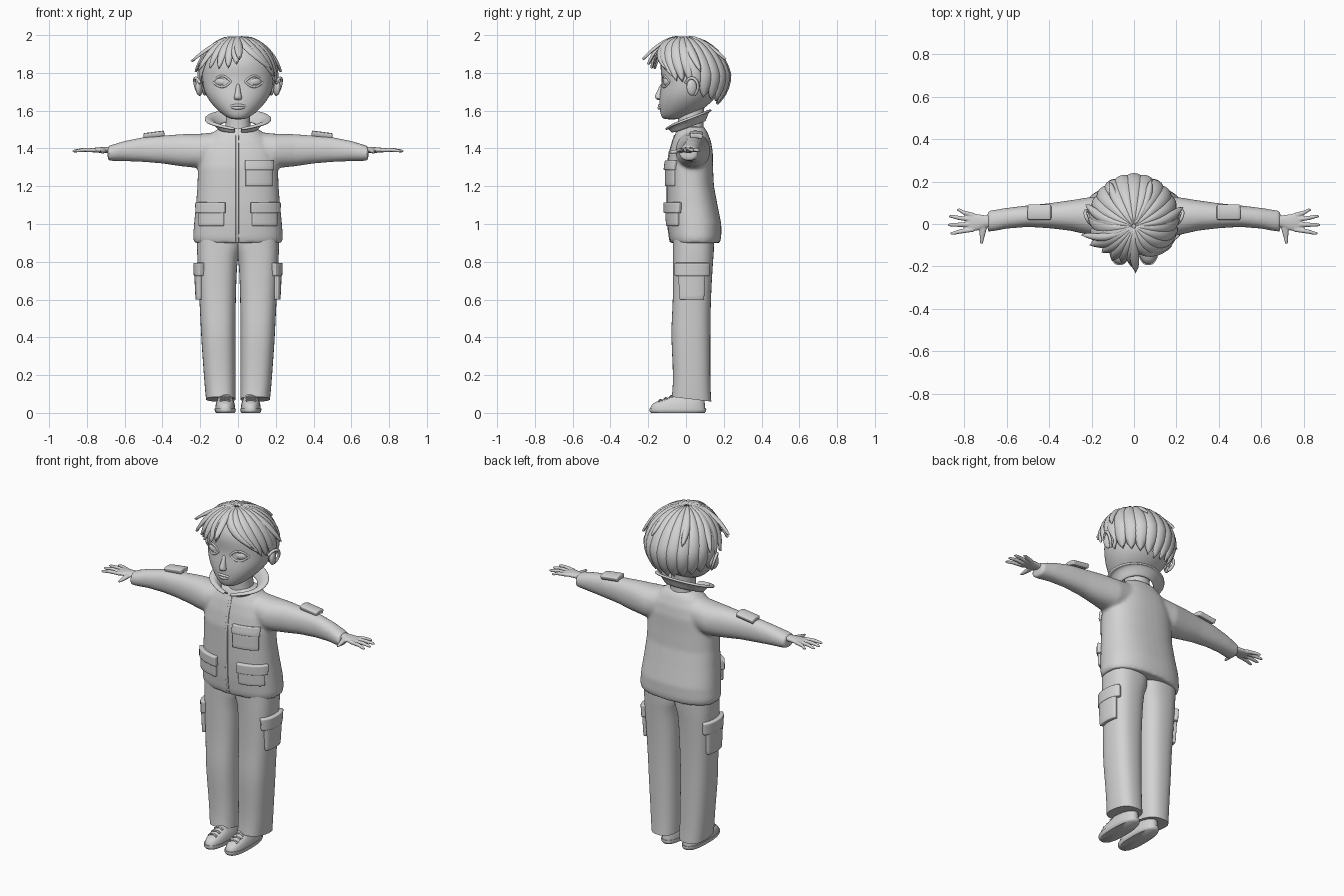
import bpy, bmesh
from math import sin, cos, pi, radians
from mathutils import Vector

cube = bpy.data.objects.get("Cube")
if cube:
    bpy.data.objects.remove(cube, do_unlink=True)

grey = bpy.data.materials.new("plain grey")
grey.use_nodes = True
grey.diffuse_color = (0.65, 0.65, 0.65, 1)
grey.node_tree.nodes["Principled BSDF"].inputs["Base Color"].default_value = grey.diffuse_color


def link(name, data):
    obj = bpy.data.objects.new(name, data)
    bpy.context.scene.collection.objects.link(obj)
    data.materials.append(grey)
    return obj


def finish(bm, name, angle=50, **modifiers):
    """Turn a bmesh into a shaded object; each keyword adds one modifier."""
    bmesh.ops.remove_doubles(bm, verts=bm.verts, dist=0.0001)
    bmesh.ops.recalc_face_normals(bm, faces=bm.faces)
    mesh = bpy.data.meshes.new(name)
    bm.to_mesh(mesh)
    bm.free()
    obj = link(name, mesh)
    bpy.ops.object.select_all(action='DESELECT')
    obj.select_set(True)
    bpy.context.view_layer.objects.active = obj
    bpy.ops.object.shade_smooth_by_angle(angle=radians(angle))
    for kind, settings in modifiers.items():
        mod = obj.modifiers.new(kind.title(), kind.upper())
        for key, value in settings.items():
            setattr(mod, key, value)
    return obj


def loft(bm, axis, sections, side=1, power=2.2, count=24, tilt=0, crease=1):
    """Skin rounded rings along an axis; section = position and the bounds of both other axes."""
    layer = bm.edges.layers.float.get("crease_edge") or bm.edges.layers.float.new("crease_edge")
    rings = []
    for t, a0, a1, b0, b1 in sections:
        ring = []
        for i in range(count):
            c, s = cos(2 * pi * i / count), sin(2 * pi * i / count)
            a = (a0 + a1 + (a1 - a0) * abs(c) ** (2 / power) * (1 if c > 0 else -1)) / 2
            b = (b0 + b1 + (b1 - b0) * abs(s) ** (2 / power) * (1 if s > 0 else -1)) / 2
            co = [a, b]
            co.insert("xyz".index(axis), t + tilt * (b - b0))
            ring.append(bm.verts.new((co[0] * side, co[1], co[2])))
        rings.append(ring)
    for low, high in zip(rings, rings[1:]):
        for i in range(count):
            j = (i + 1) % count
            bm.faces.new((low[i], low[j], high[j], high[i]))
    for ring in (rings[0], rings[-1]):
        cap = bm.faces.new(ring)
        for edge in cap.edges:
            edge[layer] = crease


def grid(bm, nu, nv, fn):
    """Sheet of faces through fn(u, v), with u and v from 0 to 1."""
    rows = [[bm.verts.new(fn(i / nu, j / nv)) for j in range(nv + 1)] for i in range(nu + 1)]
    for r, q in zip(rows, rows[1:]):
        for j in range(nv):
            bm.faces.new((r[j], r[j + 1], q[j + 1], q[j]))


def panel(name, fn, a0, a1, z0, z1, thick, flare=0.0):
    """Cloth plate following a surface fn(a, z)."""
    bm = bmesh.new()
    mid = (a0 + a1) / 2

    def point(u, v):
        a = a0 + (a1 - a0) * u
        return fn(mid + (a - mid) * (1 + flare * v), z0 + (z1 - z0) * v)
    grid(bm, 8, 6, point)
    return finish(bm, name, solidify=dict(thickness=thick, offset=0),
                  bevel=dict(width=0.005, segments=2, limit_method='ANGLE'))


def ball(name, loc, size, turn=0):
    bm = bmesh.new()
    bmesh.ops.create_uvsphere(bm, u_segments=24, v_segments=14, radius=1)
    obj = finish(bm, name)
    obj.location, obj.scale, obj.rotation_euler = loc, size, (0, 0, turn)
    return obj


def tube(name, points, radius):
    curve = bpy.data.curves.new(name, 'CURVE')
    curve.dimensions, curve.bevel_depth, curve.use_fill_caps = '3D', radius, True
    spline = curve.splines.new('NURBS')
    spline.points.add(len(points) - 1)
    for p, co in zip(spline.points, points):
        p.co = (*co, 1)
    spline.use_endpoint_u, spline.order_u = True, 3
    return link(name, curve)


def bounds(sections, t):
    for low, high in zip(sections, sections[1:]):
        if t <= high[0]:
            f = max(0, (t - low[0]) / (high[0] - low[0]))
            return [p + (q - p) * f for p, q in zip(low[1:], high[1:])]
    return sections[-1][1:]


def bulge(x, power):
    return (1 - min(abs(x), 0.97) ** power) ** (1 / power)


smooth = dict(levels=1, render_levels=1)

# Jacket: torso and sleeves merged into one soft shell
torso = [(z, -w, w, front, back) for z, w, front, back in (
    (0.9, .232, -.082, .18), (.93, .238, -.09, .187), (1, .233, -.097, .187), (1.1, .223, -.102, .167),
    (1.2, .215, -.102, .148), (1.3, .212, -.102, .143), (1.38, .2, -.088, .142),
    (1.44, .17, -.072, .132), (1.49, .125, -.052, .112), (1.515, .09, -.035, .095))]
sleeve = [(.08, -.05, .12, 1.31, 1.49), (.2, -.055, .128, 1.295, 1.478), (.3, -.032, .112, 1.305, 1.476),
          (.4, -.02, .098, 1.32, 1.468), (.5, -.014, .088, 1.328, 1.46), (.6, -.022, .076, 1.333, 1.44),
          (.65, -.032, .068, 1.333, 1.425), (.69, -.038, .062, 1.335, 1.412)]
bm = bmesh.new()
loft(bm, "z", torso, power=2.4, count=40)
for side in (1, -1):
    loft(bm, "x", sleeve, side)
finish(bm, "jacket", remesh=dict(mode='VOXEL', voxel_size=0.009, use_smooth_shade=True),
       smooth=dict(factor=0.5, iterations=8))


def jacket_front(x, z):
    x0, x1, y0, y1 = bounds(torso, z)
    return x, (y0 + y1) / 2 - (y1 - y0) / 2 * bulge(x / x1, 2.4), z


panel("front_placket", jacket_front, -.012, .004, .905, 1.47, 0.008)
panel("chest_pocket", jacket_front, .04, .178, 1.2, 1.33, 0.022)
panel("chest_pocket_flap", jacket_front, .036, .182, 1.285, 1.335, 0.034)
for side, label in ((1, "left"), (-1, "right")):
    inner, outer = sorted((.073 * side, .203 * side))
    panel(label + "_waist_pocket", jacket_front, inner, outer, .99, 1.1, 0.028)
    panel(label + "_waist_pocket_flap", jacket_front, inner - .008, outer + .008, 1.058, 1.115, 0.044)
    panel(label + "_sleeve_tab", lambda y, x: (x * side, y, 1.482 - (x - .39) * .13 - (y - .05) ** 2 * 6),
          .022, .088, .39, .5, 0.026)


# Collar: flared open ring, low at the front and high at the back
def collar_point(u, v):
    angle = radians(8 + 344 * u)
    edge = min(1, 8 * min(u, 1 - u))
    x = sin(angle) * (.105 + .072 * v * (.4 + .6 * edge))
    y = .012 - cos(angle) * (.085 + .038 * v)
    return x, y, 1.487 + .38 * (y + .1) + (.03 + .018 * edge) * (sin(v * pi * .65) - .4)


bm = bmesh.new()
grid(bm, 40, 6, collar_point)
finish(bm, "collar", solidify=dict(thickness=0.012, offset=0), subsurf=smooth)
bm = bmesh.new()
loft(bm, "z", [(1.45, -.075, .075, -.045, .1), (1.54, -.063, .063, -.04, .09), (1.64, -.065, .065, -.05, .1)])
finish(bm, "neck", subsurf=smooth)

# Trousers, cargo pockets, shoes and hands on both sides
leg = [(.04, .012, .17, -.076, .135), (.14, .012, .176, -.07, .131), (.25, .013, .184, -.07, .129),
       (.4, .013, .195, -.08, .13), (.5, .013, .199, -.076, .13), (.6, .011, .205, -.07, .132),
       (.72, .008, .211, -.07, .137), (.84, .002, .216, -.07, .145), (.87, -.02, .218, -.07, .148),
       (.94, -.02, .218, -.07, .15)]
sole = [(0, .018, .117, -.187, .1), (.01, .01, .125, -.197, .11), (.024, .012, .124, -.195, .108)]
upper = [(.02, .014, .121, -.191, .104), (.045, .016, .119, -.186, .101), (.062, .022, .113, -.155, .1),
         (.078, .028, .107, -.1, .098), (.095, .032, .104, -.068, .095), (.13, .036, .1, -.05, .09)]
palm = [(.66, -.014, .04, 1.376, 1.41), (.7, -.016, .041, 1.376, 1.408), (.735, -.03, .046, 1.377, 1.406),
        (.765, -.035, .052, 1.379, 1.403), (.782, -.032, .05, 1.382, 1.4)]
fingers = [(-.026, -.044, .866), (-.003, -.004, .878), (.02, .036, .872), (.041, .066, .835)]
thumb = [(-.092, .712, .724, 1.374, 1.386), (-.07, .706, .727, 1.372, 1.39),
         (-.045, .699, .728, 1.374, 1.396), (-.01, .69, .73, 1.378, 1.402)]
for side, label in ((1, "left"), (-1, "right")):
    bm = bmesh.new()
    loft(bm, "z", [(t + .045 * (t < .1), *rest) for t, *rest in leg], side, 2.5, tilt=-.12)
    finish(bm, label + "_trouser_leg", subsurf=smooth)

    def leg_side(y, z):
        x0, x1, y0, y1 = bounds(leg, z)
        reach = bulge((y - (y0 + y1) / 2) / (y1 - y0) * 2, 2.5)
        return side * ((x0 + x1) / 2 + (x1 - x0) / 2 * reach), y, z

    panel(label + "_cargo_pocket", leg_side, -.028, .09, .6, .75, 0.04, flare=.12)
    panel(label + "_cargo_flap", leg_side, -.048, .112, .725, .795, 0.046, flare=.04)

    bm = bmesh.new()
    loft(bm, "z", sole, side, 2.5)
    finish(bm, label + "_shoe_sole", subsurf=smooth)
    bm = bmesh.new()
    loft(bm, "z", upper, side, 2.4)
    finish(bm, label + "_shoe", subsurf=smooth)
    for i in range(3):
        y, z = -.135 + .028 * i, .066 + .01 * i
        for slant in (-.008, .008):
            tube(label + "_lace", [(side * .043, y - slant, z - .004), (side * .068, y, z + .012),
                                   (side * .095, y + slant, z - .004)], 0.004)

    bm = bmesh.new()
    loft(bm, "x", palm, side)
    for base, tip, end in fingers:
        loft(bm, "x", [(x, y - r, y + r, z - r, z + r) for x, y, z, r in (
            (.755, base, 1.391, .011), ((.77 + end) / 2, (base + tip) / 2, 1.392, .0105),
            (end - .012, tip, 1.387, .008), (end, tip, 1.385, .004))], side, 2, 12)
    loft(bm, "y", thumb, side, 2, 12)
    finish(bm, label + "_hand", remesh=dict(mode='VOXEL', voxel_size=0.004, use_smooth_shade=True),
           smooth=dict(factor=0.5, iterations=3))

    # Ears and eyes
    ball(label + "_ear", (side * .205, .032, 1.725), (.018, .03, .045), side * .35)
    tube(label + "_ear_rim", [(side * (.2 + .03 * sin(i * pi / 8)), .03 - .034 * cos(i * pi / 6.5 + .4),
                               1.726 + .048 * sin(i * pi / 6.5 + .4)) for i in range(9)], 0.008)
    ball(label + "_eye", (side * .085, -.083, 1.753), (.045, .036, .031), side * .42)
    for lift, lid in ((.034, "_upper_lid"), (-.03, "_lower_lid")):
        tube(label + lid, [(side * (.085 + .047 * t), -.116 + .02 * t + .012 * t * t,
                            1.753 + lift * (1 - t * t)) for t in (-1, -.6, 0, .6, 1)], 0.006)

# Head and face
head = [(z, -w, w, front, back) for z, w, front, back in (
    (1.553, .03, -.115, -.04), (1.565, .062, -.13, 0), (1.6, .108, -.14, .08), (1.65, .153, -.143, .145),
    (1.7, .18, -.138, .175), (1.76, .19, -.126, .195), (1.82, .19, -.138, .198), (1.88, .172, -.132, .18),
    (1.94, .115, -.09, .11), (1.975, .06, -.06, .07))]
bm = bmesh.new()
loft(bm, "z", head, power=2.1, count=32, crease=0)
finish(bm, "head", subsurf=smooth)
bm = bmesh.new()
loft(bm, "z", [(1.655, -.012, .012, -.15, -.12), (1.664, -.024, .024, -.163, -.12), (1.678, -.02, .02, -.167, -.12),
               (1.7, -.013, .013, -.154, -.11), (1.75, -.012, .012, -.133, -.1)], crease=0, count=16)
finish(bm, "nose", subsurf=smooth)
for height, width, radius, name in ((1.629, .05, .007, "upper_lip"), (1.614, .04, .009, "lower_lip")):
    tube(name, [(width * t, -.143 + .02 * t * t, height + (1.622 - height) * t * t)
                for t in (-1, -.5, 0, .5, 1)], radius)

# Hair: overlapping locks fanning out from the crown
centre, radii = Vector((0, .03, 1.79)), Vector((.2, .198, .2))


def lock(bm, azimuth, end, half, twist=0, lift=0, blunt=False):
    def point(u, v):
        v = 2 * v - 1
        p = .05 + u * (end - .05)
        width = (1 - u ** 8) ** .5 if blunt else (1 - u ** 3) ** .8
        a = radians(azimuth + twist * u * u + v * half * width)
        k = .99 + .05 * (1 - v * v) * min(1, u * 5) + lift * u ** 3
        co = Vector((radii.x * sin(p) * sin(a), -radii.y * sin(p) * cos(a), radii.z * cos(p))) * k
        return centre + co - Vector((0, .04 * max(0, cos(p)), 0))
    grid(bm, 14, 6, point)


bm = bmesh.new()
for i in range(11):
    lock(bm, 95 + 17 * i, 2.42 - .06 * abs(i - 5), 10.5, blunt=True)
for azimuth, end, half, twist, lift in (
        (82, 1.8, 12, 6, .02), (64, 1.75, 13, 12, .02), (45, 1.72, 13, 22, .03), (25, 1.6, 13, 36, .05),
        (8, 1.45, 12, 46, .06), (-6, 1.32, 11, 4, .12), (-18, 1.4, 10, 4, .06), (-30, 1.42, 10, 2, .08),
        (-42, 1.4, 10, -2, .06), (-55, 1.45, 11, -4, .18), (-68, 1.7, 12, -4, .04), (-84, 1.8, 13, -4, .02),
        (0, 1.25, 9, 2, .28), (-60, 1.3, 8, -14, .3), (95, 1.5, 9, 8, .14), (-98, 1.5, 9, -8, .14),
        (150, 1.2, 8, 8, .1), (-140, 1.3, 8, -8, .08)):
    lock(bm, azimuth, end, half, twist, lift)
finish(bm, "hair", solidify=dict(thickness=0.008, offset=0))
